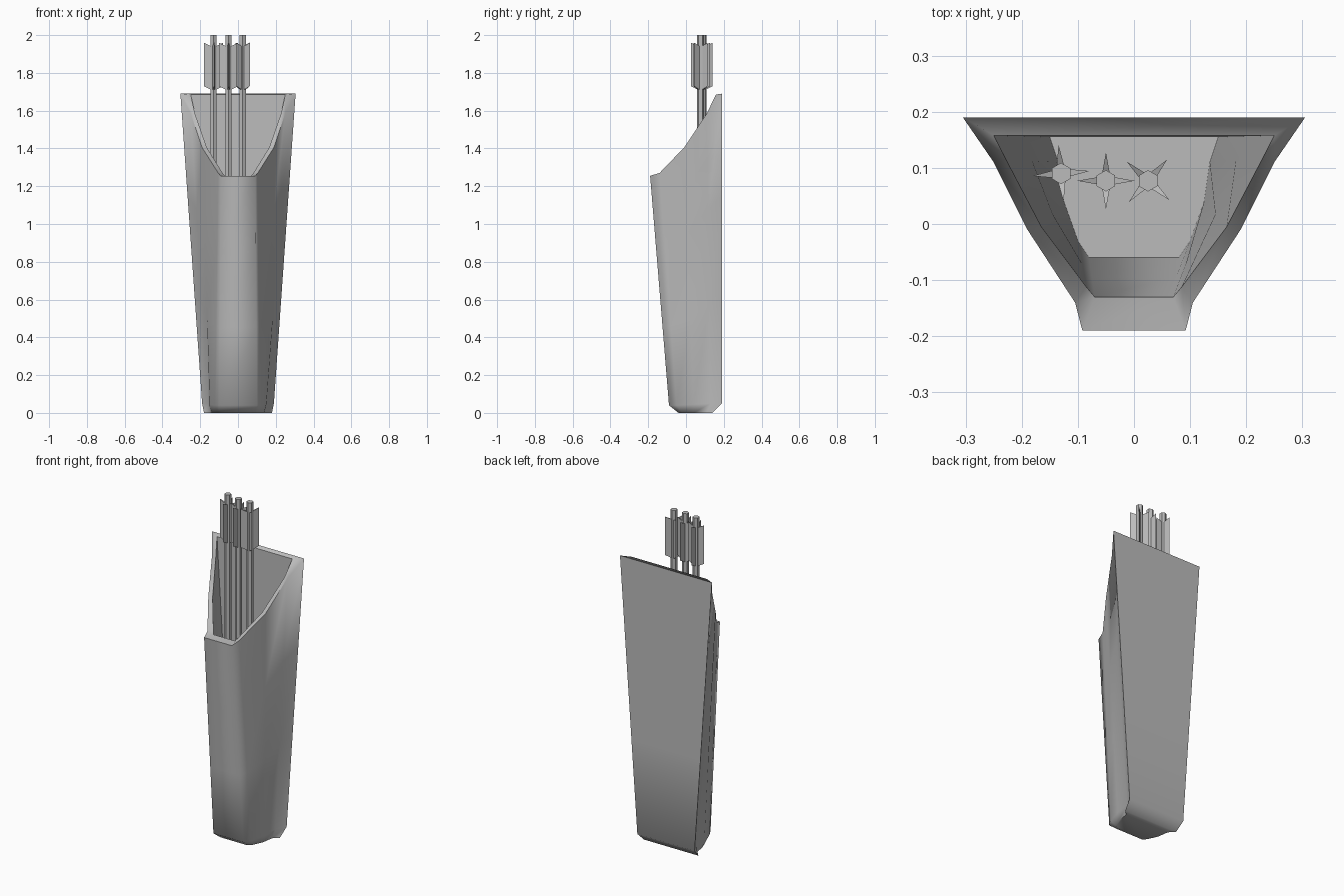
import bpy, bmesh, math
from mathutils import Vector

if "Cube" in bpy.data.objects:
    bpy.data.objects.remove(bpy.data.objects["Cube"])


def material(name, value):
    mat = bpy.data.materials.new(name)
    mat.use_nodes = True
    mat.diffuse_color = (value, value, value, 1)
    mat.node_tree.nodes["Principled BSDF"].inputs["Base Color"].default_value = (value, value, value, 1)
    return mat


grey = material("plain grey", 0.5)


def finish(bm, name, angle=None):
    bmesh.ops.recalc_face_normals(bm, faces=bm.faces)
    mesh = bpy.data.meshes.new(name)
    bm.to_mesh(mesh)
    bm.free()
    obj = bpy.data.objects.new(name, mesh)
    bpy.context.collection.objects.link(obj)
    mesh.materials.append(grey)
    if angle:
        bpy.ops.object.select_all(action="DESELECT")
        obj.select_set(True)
        bpy.context.view_layer.objects.active = obj
        bpy.ops.object.shade_smooth_by_angle(angle=math.radians(angle))
    return obj


def full_ring(half):
    """Half outline from back to front, mirrored into a closed loop."""
    pts = [Vector(p) for p in half]
    return pts + [Vector((-p.x, p.y, p.z)) for p in reversed(pts)]


def mix(a, b, t):
    return [p.lerp(q, t) for p, q in zip(a, b)]


# Quiver outlines: slanted rim outside and inside, base, sole, inner floor
outer_rim = full_ring([(.305, .19, 1.69), (.25, .11, 1.585), (.19, -.01, 1.405),
                       (.105, -.14, 1.27), (.092, -.19, 1.255)])
inner_rim = full_ring([(.25, .158, 1.685), (.228, .115, 1.585), (.165, -.005, 1.405),
                       (.085, -.112, 1.275), (.07, -.13, 1.255)])
base = full_ring([(.19, .19, .05), (.158, .13, .05), (.15, .04, .045),
                  (.122, -.05, .04), (.1, -.09, .04)])
sole = full_ring([(.18, .14, 0), (.148, .11, 0), (.138, .04, 0),
                  (.11, -.02, 0), (.09, -.04, 0)])
floor = full_ring([(.15, .155, .08), (.135, .11, .08), (.125, .04, .08),
                   (.1, -.03, .08), (.08, -.06, .08)])

# Quiver: one continuous skin from floor over the rim and down to the sole
bm = bmesh.new()
rings = [floor, mix(floor, inner_rim, .5), inner_rim, outer_rim,
         mix(outer_rim, base, .33), mix(outer_rim, base, .66), base, sole]
loops = [[bm.verts.new(p) for p in ring] for ring in rings]
for low, high in zip(loops, loops[1:]):
    for i in range(len(low)):
        j = (i + 1) % len(low)
        bm.faces.new((low[i], low[j], high[j], high[i]))
bm.faces.new(loops[0])
bm.faces.new(loops[-1])
finish(bm, "quiver", 75)


# Arrows: six-sided shafts with four tapering vanes
def arrow(name, x, y, turn):
    bm = bmesh.new()
    bmesh.ops.create_cone(bm, cap_ends=True, segments=6, radius1=.019, radius2=.019, depth=1.9)
    bmesh.ops.translate(bm, verts=bm.verts, vec=(0, 0, 1.05))
    shaft = finish(bm, name + "_shaft")
    shaft.location = (x, y, 0)
    bm = bmesh.new()
    for k in range(4):
        a = math.radians(turn + 90 * k)
        out, side = Vector((math.cos(a), math.sin(a), 0)), Vector((-math.sin(a), math.cos(a), 0))
        tri = []
        for inner_z, outer_z in ((1.71, 1.73), (1.94, 1.96)):
            root = out * .012 + Vector((0, 0, inner_z))
            tri.append([bm.verts.new(p) for p in (root + side * .007, root - side * .007,
                                                  out * .051 + Vector((0, 0, outer_z)))])
        for i in range(3):
            j = (i + 1) % 3
            bm.faces.new((tri[0][i], tri[0][j], tri[1][j], tri[1][i]))
        bm.faces.new(tri[0])
        bm.faces.new(tri[1])
    vanes = finish(bm, name + "_vanes")
    vanes.location = (x, y, 0)


for name, x, y, turn in (("right_arrow", -.13, .09, 5), ("middle_arrow", -.05, .077, 0),
                         ("left_arrow", .025, .077, 48)):
    arrow(name, x, y, turn)
